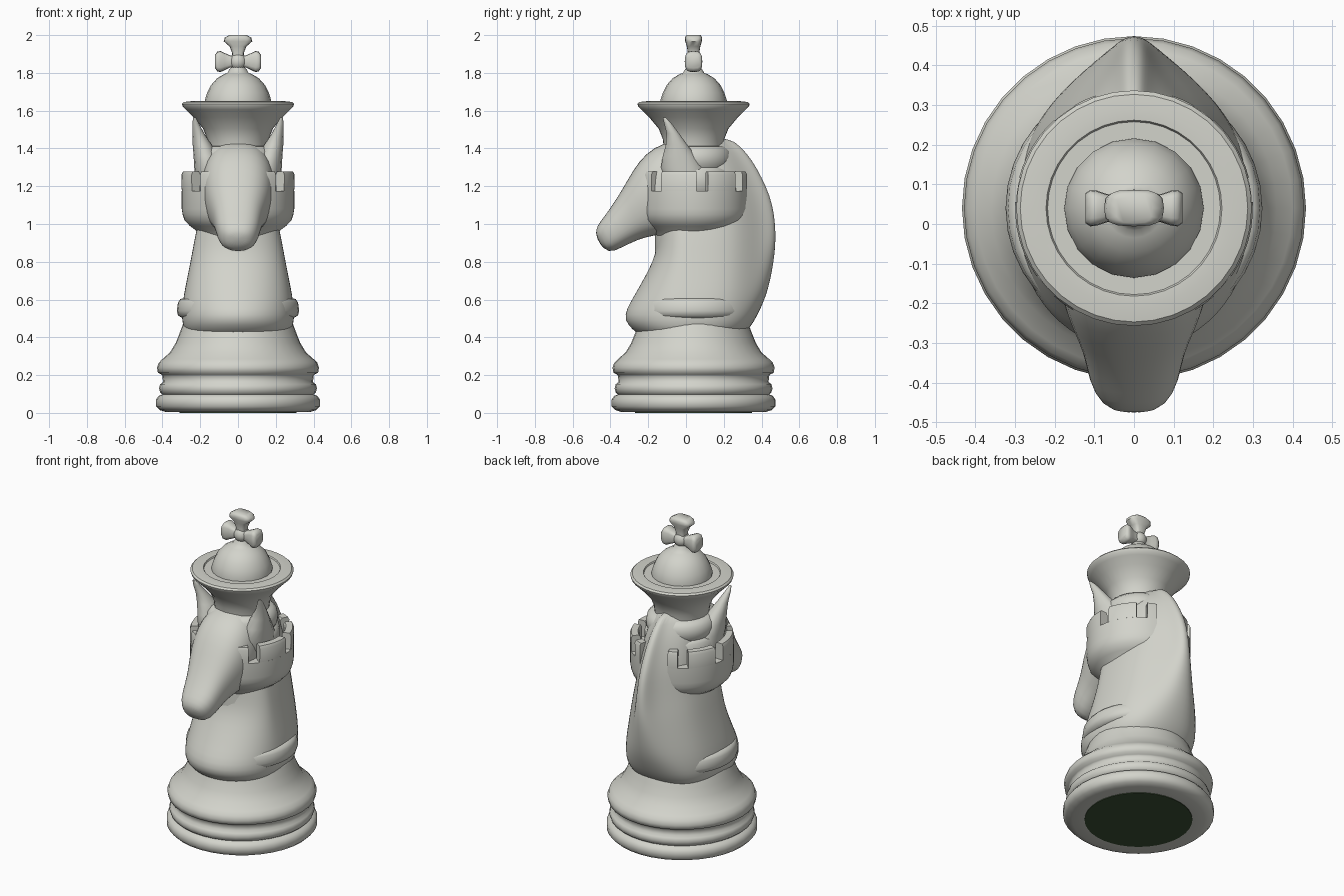
import bpy, bmesh, math

CY = 0.04  # y of the turned axis


def material(name, rgb):
    m = bpy.data.materials.new(name)
    m.diffuse_color = (*rgb, 1)
    return m


STONE = material("pale stone", (0.65, 0.655, 0.60))
FELT = material("dark green felt", (0.045, 0.08, 0.035))


def finish(name, bm, mat=STONE, angle=40, subsurf=0, mirror=False):
    bmesh.ops.recalc_face_normals(bm, faces=bm.faces)
    me = bpy.data.meshes.new(name)
    bm.to_mesh(me)
    bm.free()
    me.materials.append(mat)
    ob = bpy.data.objects.new(name, me)
    bpy.context.collection.objects.link(ob)
    bpy.ops.object.select_all(action='DESELECT')
    ob.select_set(True)
    bpy.context.view_layer.objects.active = ob
    bpy.ops.object.shade_smooth_by_angle(angle=math.radians(angle))
    if mirror:
        ob.modifiers.new("mirror", 'MIRROR').use_mirror_merge = False
    if subsurf:
        s = ob.modifiers.new("smooth", 'SUBSURF')
        s.levels = s.render_levels = subsurf
    return ob


def loft(bm, rings):
    """Bridge rings of equal length and cap both ends."""
    vr = [[bm.verts.new(p) for p in r] for r in rings]
    n = len(vr[0])
    for a, b in zip(vr, vr[1:]):
        for i in range(n):
            j = (i + 1) % n
            bm.faces.new((a[i], a[j], b[j], b[i]))
    bm.faces.new(vr[0])
    bm.faces.new(vr[-1])


def lathe(name, profile, segs=32, mat=STONE, angle=40):
    bm = bmesh.new()
    loft(bm, [[(r * math.cos(2 * math.pi * i / segs), CY + r * math.sin(2 * math.pi * i / segs), z)
               for i in range(segs)] for r, z in profile])
    return finish(name, bm, mat, angle)


def arc(bm, profile, a0, a1):
    """Sweep a closed (r, z) outline between two angles in degrees."""
    n = max(2, round((a1 - a0) / 6))
    rings = []
    for i in range(n + 1):
        a = math.radians(a0 + (a1 - a0) * i / n)
        rings.append([(r * math.cos(a), CY + r * math.sin(a), z) for r, z in profile])
    loft(bm, rings)


def spow(v, p):
    return math.copysign(abs(v) ** p, v)


def oval(n=20, p=1.0):
    return [(spow(math.cos(2 * math.pi * i / n), p), spow(math.sin(2 * math.pi * i / n), p))
            for i in range(n)]


# Turned base with stacked rings, and the felt pad under it
lathe("base", [(0.31, 0.004), (0.38, 0.004), (0.415, 0.015), (0.434, 0.035), (0.434, 0.07),
               (0.42, 0.09), (0.40, 0.098), (0.412, 0.108), (0.418, 0.13), (0.412, 0.152),
               (0.397, 0.163), (0.40, 0.195), (0.405, 0.203), (0.424, 0.212), (0.429, 0.24),
               (0.42, 0.265), (0.40, 0.285), (0.36, 0.32), (0.33, 0.37), (0.31, 0.42),
               (0.295, 0.46), (0.28, 0.50), (0.2, 0.52)], 36, angle=60)
lathe("felt_pad", [(0.31, 0.0), (0.31, 0.006)], 36, FELT)

# Collar ring poking out at the sides of the chest
lathe("collar", [(0.2, 0.50), (0.29, 0.50), (0.317, 0.515), (0.324, 0.54), (0.318, 0.585),
                 (0.305, 0.603), (0.285, 0.607), (0.2, 0.607)], 36, angle=60)

# Round central shaft and the rounded knob above the battlement
lathe("shaft", [(0.203, 0.6), (0.203, 1.1)])
lathe("knob", [(0.15, 1.12), (0.215, 1.16), (0.215, 1.285), (0.195, 1.30), (0.205, 1.32),
               (0.208, 1.35), (0.2, 1.385), (0.175, 1.41), (0.1, 1.42)], angle=60)

# Horse neck with mane: half outline of each slice, mirrored; fuller at the bottom
REAR = [(0.15, 1.0), (0.3, 0.97), (0.45, 0.9), (0.58, 0.77), (0.7, 0.56), (0.8, 0.36),
        (0.88, 0.24), (0.95, 0.16), (0.99, 0.09)]
SLICES = [(0.385, -0.18, 0.26, 0.2), (0.41, -0.24, 0.30, 0.255), (0.44, -0.285, 0.33, 0.285),
          (0.49, -0.328, 0.365, 0.298),
          (0.55, -0.318, 0.395, 0.297), (0.62, -0.275, 0.425, 0.288), (0.70, -0.23, 0.447, 0.272),
          (0.80, -0.175, 0.465, 0.252), (0.88, -0.155, 0.474, 0.237), (0.95, -0.15, 0.476, 0.224),
          (1.05, -0.14, 0.469, 0.20), (1.15, -0.13, 0.446, 0.19), (1.25, -0.12, 0.40, 0.18),
          (1.34, -0.10, 0.35, 0.16), (1.41, -0.06, 0.29, 0.13), (1.46, 0.0, 0.23, 0.08)]
bm = bmesh.new()
rings = []
for z, yf, yb, hw in SLICES:
    k = min(1, max(0, (0.98 - z) / 0.48))
    half = [(hw * math.sin(math.pi / 2 * i / 8), yf * math.cos(math.pi / 2 * i / 8)) for i in range(1, 9)]
    half += [(hw * (x * (1 - k) + k * (1 - t ** 2.5) ** 0.42), yb * t) for t, x in REAR]
    rings.append([(0, yf, z)] + [(x, y, z) for x, y in half] + [(0, yb, z)]
                 + [(-x, y, z) for x, y in reversed(half)])
loft(bm, rings)
finish("neck_and_mane", bm, angle=60, subsurf=1)

# Horse head: slices given by upper and lower (y, z) points and a half width
HEAD = [(-0.478, 0.945, -0.462, 0.90, 0.04), (-0.474, 0.99, -0.41, 0.842, 0.088),
        (-0.432, 1.04, -0.345, 0.872, 0.116), (-0.367, 1.135, -0.26, 0.915, 0.128),
        (-0.312, 1.23, -0.17, 0.94, 0.163), (-0.252, 1.335, -0.05, 0.95, 0.192),
        (-0.172, 1.41, 0.05, 1.02, 0.197), (-0.06, 1.45, 0.13, 1.10, 0.175),
        (0.08, 1.45, 0.2, 1.2, 0.1)]
bm = bmesh.new()
rings = []
for y0, z0, y1, z1, hw in HEAD:
    rings.append([(hw * c, (y0 + y1) / 2 + s * (y0 - y1) / 2, (z0 + z1) / 2 + s * (z0 - z1) / 2)
                  for c, s in oval(20, 0.82)])
loft(bm, rings)
finish("horse_head", bm, angle=70, subsurf=1)

# Pointed ears, broad where they join the head
EAR = [(1.22, 0.155, 0.07, 0.0, 0.11), (1.30, 0.162, 0.07, -0.02, 0.115),
       (1.36, 0.17, 0.065, -0.035, 0.09), (1.42, 0.19, 0.05, -0.05, 0.058),
       (1.48, 0.21, 0.031, -0.07, 0.034), (1.53, 0.224, 0.018, -0.095, 0.021),
       (1.565, 0.23, 0.007, -0.115, 0.008)]
bm = bmesh.new()
loft(bm, [[(cx + hx * c, cy + hy * s, z) for c, s in oval(14)] for z, cx, hx, cy, hy in EAR])
finish("ear", bm, angle=70, mirror=True)

# Battlement on both flanks: flared wall plus teeth
bm = bmesh.new()
arc(bm, [(0.15, 0.94), (0.203, 0.94), (0.222, 0.965), (0.255, 0.99), (0.283, 1.02), (0.293, 1.05),
         (0.298, 1.08), (0.298, 1.175), (0.15, 1.175)], -72, 71)
for a0, a1 in ((-70, -48), (-35, 3), (15, 48), (60, 71)):
    arc(bm, [(0.245, 1.175), (0.298, 1.175), (0.3, 1.26), (0.292, 1.277), (0.253, 1.277),
             (0.245, 1.265)], a0, a1)
finish("battlement", bm, angle=40, mirror=True)

# Flared crown with rim, dome and neck of the cross
lathe("crown", [(0.12, 1.38), (0.158, 1.41), (0.163, 1.45), (0.185, 1.505), (0.235, 1.565),
                (0.275, 1.605), (0.293, 1.622), (0.297, 1.636), (0.287, 1.646), (0.25, 1.65),
                (0.222, 1.649), (0.218, 1.641), (0.1, 1.641)], 36, angle=35)
lathe("dome", [(0.176, 1.62), (0.176, 1.655), (0.163, 1.695), (0.143, 1.735), (0.112, 1.77),
               (0.075, 1.793), (0.056, 1.80), (0.048, 1.815), (0.035, 1.83), (0.028, 1.86)],
      20, angle=60)

# Cross: three flared arms and a round boss
CZ = 1.86
ARM = [(0.0, 0.03, 0.03), (0.04, 0.031, 0.03), (0.07, 0.045, 0.036), (0.093, 0.056, 0.044),
       (0.11, 0.052, 0.046), (0.122, 0.034, 0.038)]
for name, ux, uz, length, flare in (("cross_arm_left", -1, 0, 1, 1), ("cross_arm_right", 1, 0, 1, 1),
                                    ("cross_arm_top", 0, 1, 1.15, 1.35)):
    bm = bmesh.new()
    rings = []
    for i, (d, w, t) in enumerate(ARM):
        d *= length
        w *= flare if i > 2 else 1
        rings.append([(ux * d + uz * w * c, CY + t * s, CZ + uz * d + ux * w * c)
                      for c, s in oval(16, 0.6)])
    loft(bm, rings)
    finish(name, bm, angle=60)
bm = bmesh.new()
bmesh.ops.create_uvsphere(bm, u_segments=16, v_segments=10, radius=0.047)
bmesh.ops.translate(bm, verts=bm.verts, vec=(0, CY, CZ))
finish("cross_boss", bm, angle=70)
